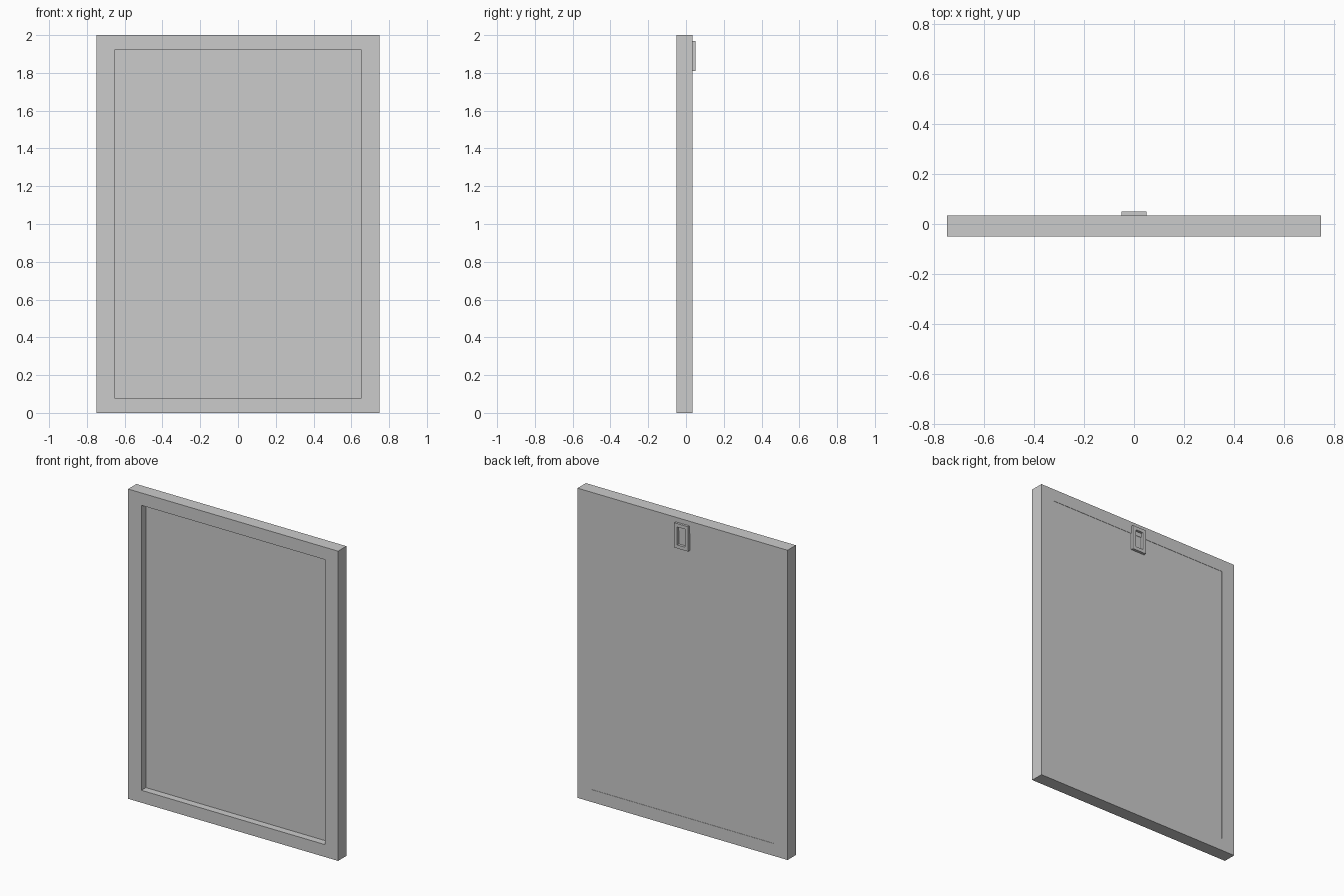
import bpy, bmesh

if "Cube" in bpy.data.objects:
    bpy.data.objects.remove(bpy.data.objects["Cube"])


def ring(name, outer, inner, y0, y1):
    """Rectangular ring; outer/inner = (half width, z low, z high)."""
    bm = bmesh.new()

    def loop(rect, y):
        w, lo, hi = rect
        return [bm.verts.new((x, y, z)) for x, z in
                ((-w, lo), (w, lo), (w, hi), (-w, hi))]

    loops = [loop(outer, y0), loop(inner, y0), loop(inner, y1), loop(outer, y1)]
    for a, b in zip(loops, loops[1:] + loops[:1]):
        for i in range(4):
            j = (i + 1) % 4
            bm.faces.new((a[i], a[j], b[j], b[i]))
    bmesh.ops.recalc_face_normals(bm, faces=bm.faces)
    mesh = bpy.data.meshes.new(name)
    bm.to_mesh(mesh)
    bm.free()
    obj = bpy.data.objects.new(name, mesh)
    bpy.context.collection.objects.link(obj)
    return obj


def box(name, size, loc):
    bpy.ops.mesh.primitive_cube_add(size=1, location=loc)
    obj = bpy.context.object
    obj.name = name
    obj.scale = size
    return obj


# Outer border
ring("frame_border", (0.75, 0, 2), (0.655, 0.08, 1.92), -0.05, 0.035)

# Panel set deep behind the border, just shy of flush at the back
box("back_panel", (1.31, 0.037, 1.84), (0, 0.0145, 1))

# Hanging bracket on the back
ring("hanger", (0.05, 1.81, 1.97), (0.028, 1.832, 1.948), 0.033, 0.05)
